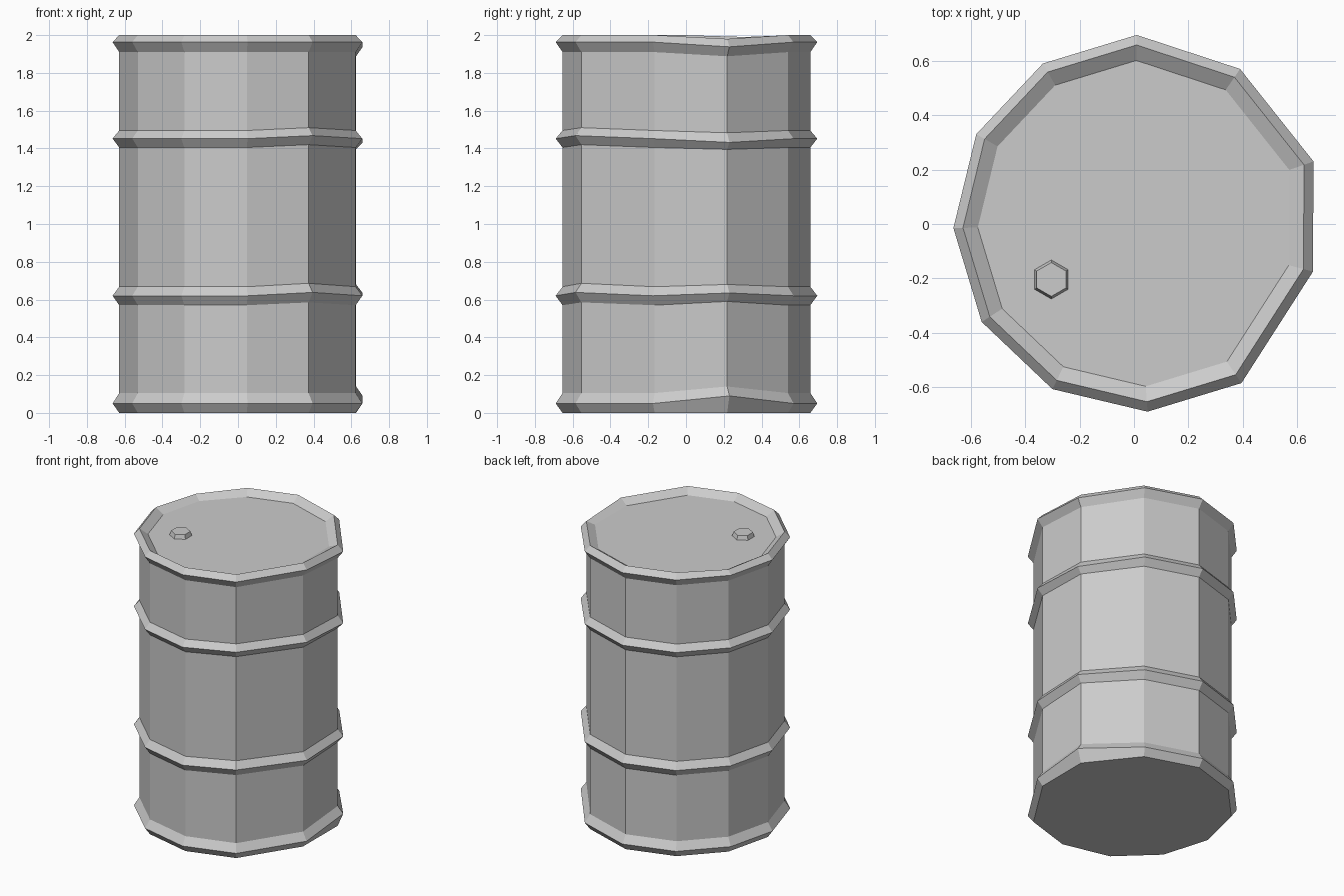
import bpy, bmesh, math

if "Cube" in bpy.data.objects:
    bpy.data.objects.remove(bpy.data.objects["Cube"])

# Slightly battered 11-sided outline at the widest hoop radius
outline = [(0.01, 0.695), (0.39, 0.57), (0.66, 0.23), (0.658, -0.175),
           (0.395, -0.585), (0.05, -0.69), (-0.30, -0.607), (-0.56, -0.36),
           (-0.664, -0.015), (-0.58, 0.33), (-0.335, 0.59)]
DENT, LIFT, DIP = 2, 4, 9      # outline corners with small dents

# Profile rows: outline scale, height, height shift at dented corner, at lifted corner
B = 0.947
profile = [(B, 0.0, 0, 0), (1, 0.05, 0.04, 0), (B, 0.105, 0.035, 0),
           (B, 0.57, 0.02, 0.015), (1, 0.62, 0.015, 0.018), (B, 0.668, 0.012, 0.018),
           (B, 1.405, -0.01, 0.015), (1, 1.452, -0.02, 0.016), (B, 1.495, -0.012, 0.015),
           (B, 1.91, -0.022, 0), (1, 1.963, -0.025, 0), (B, 2.0, -0.02, 0),
           (0.865, 1.962, 0, 0)]


def make_object(name, bm):
    bmesh.ops.recalc_face_normals(bm, faces=bm.faces)
    mesh = bpy.data.meshes.new(name)
    bm.to_mesh(mesh)
    bm.free()
    obj = bpy.data.objects.new(name, mesh)
    bpy.context.collection.objects.link(obj)
    return obj


# Barrel shell with hoops, rims, bottom and recessed lid
bm = bmesh.new()
rings = []
for scale, z, dent, lift in profile:
    ring = []
    for i, (x, y) in enumerate(outline):
        dz = dent if i == DENT else lift if i == LIFT else 0
        if i == DIP and z == 2.0:
            dz = -0.01
        ring.append(bm.verts.new((x * scale, y * scale, z + dz)))
    rings.append(ring)
n = len(outline)
for low, high in zip(rings, rings[1:]):
    for i in range(n):
        j = (i + 1) % n
        bm.faces.new((low[i], high[i], high[j], low[j]))
bm.faces.new(rings[0])
bm.faces.new(rings[-1])
make_object("barrel_body", bm)

# Hexagonal bung on the lid
bm = bmesh.new()
bmesh.ops.create_cone(bm, cap_ends=True, segments=6, radius1=0.072, radius2=0.062, depth=0.03)
bung = make_object("bung_cap", bm)
bung.location = (-0.304, -0.204, 1.976)
# Point a corner along y, whichever way the primitive starts
v = bung.data.vertices[0].co
bung.rotation_euler.z = math.pi / 2 - math.atan2(v.y, v.x)
